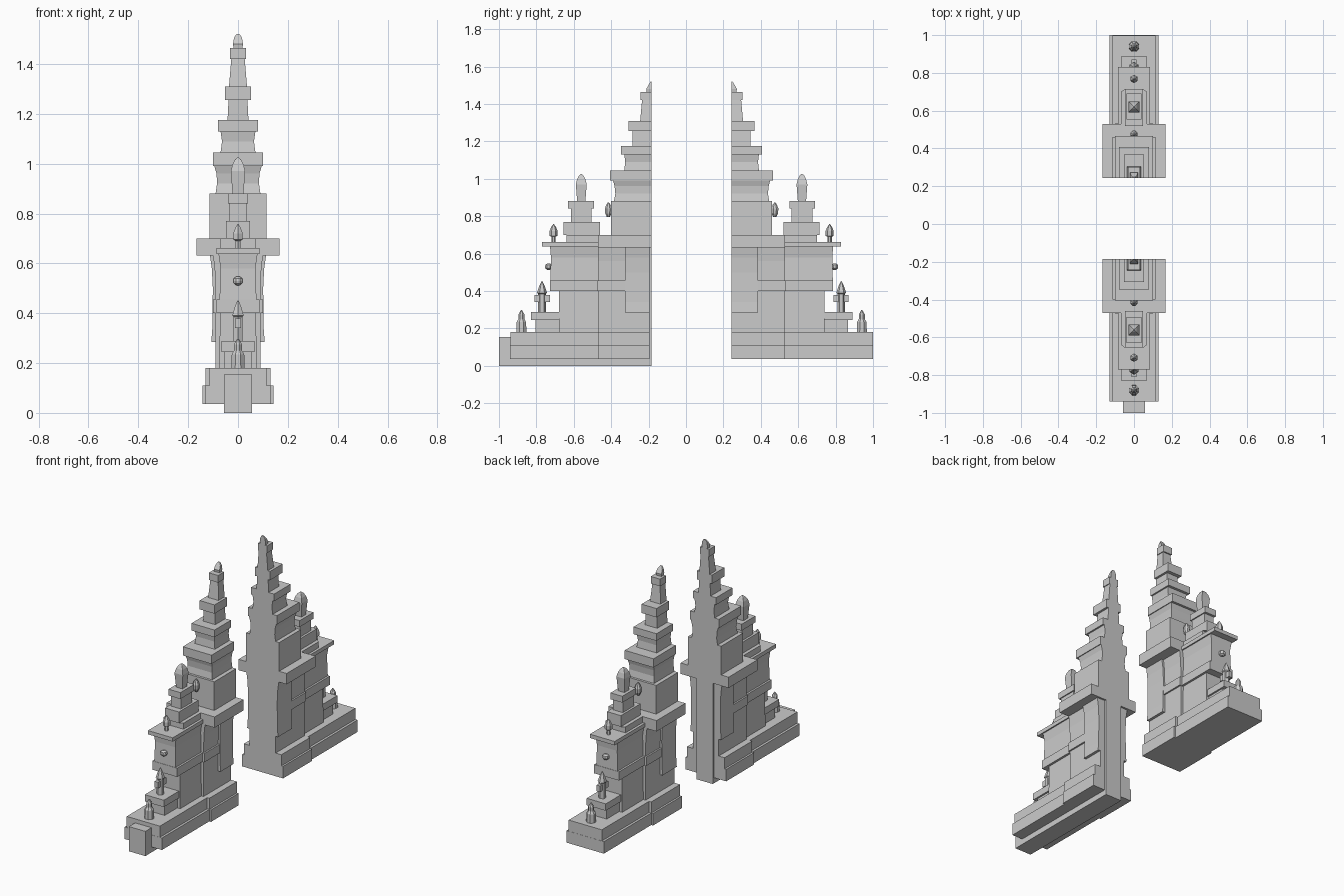
import bpy, bmesh, math

MID = 0.03      # y of the passage centre
IN = 0.214      # distance from passage centre to the split face


def finish(name, bm):
    bmesh.ops.recalc_face_normals(bm, faces=bm.faces[:])
    me = bpy.data.meshes.new(name)
    bm.to_mesh(me)
    bm.free()
    ob = bpy.data.objects.new(name, me)
    bpy.context.collection.objects.link(ob)
    return ob


def skin(name, rings):
    """Join rings of points into a closed solid."""
    bm = bmesh.new()
    rows = [[bm.verts.new(p) for p in r] for r in rings]
    n = len(rows[0])
    for a, b in zip(rows, rows[1:]):
        for i in range(n):
            j = (i + 1) % n
            bm.faces.new((a[i], a[j], b[j], b[i]))
    bm.faces.new(rows[0][::-1])
    bm.faces.new(rows[-1])
    return finish(name, bm)


def tiers(name, s, levels):
    """Rectangular stack; level = (z, half width, inner dist, outer dist)."""
    skin(name, [[(-w, MID + s * a, z), (w, MID + s * a, z),
                 (w, MID + s * b, z), (-w, MID + s * b, z)]
                for z, w, a, b in levels])


def box(name, s, w, a, b, z0, z1):
    tiers(name, s, [(z0, w, a, b), (z1, w, a, b)])


def finial(name, s, d, prof, sides):
    """Turned ornament; prof = (radius, z)."""
    off = math.pi / sides
    k = 1 / math.cos(off)
    skin(name, [[(r * k * math.cos(off + i * 2 * math.pi / sides),
                  MID + s * d + r * k * math.sin(off + i * 2 * math.pi / sides), z)
                 for i in range(sides)] for r, z in prof])


def half_gate(s, tag):
    n = lambda t: t + tag
    inn = IN
    rec = IN if s > 0 else IN + 0.012   # recessed split face on the front half

    # stepped plinth
    box(n("plinth_lower"), s, 0.13, 0.49, 0.97, 0.035, 0.11)
    box(n("plinth_upper"), s, 0.115, 0.49, 0.969, 0.11, 0.18)
    box(n("tower_plinth_lower"), s, 0.142, rec, 0.50, 0.035, 0.11)
    box(n("tower_plinth_upper"), s, 0.13, rec, 0.50, 0.11, 0.18)

    # tower shaft, waist band and raised pilaster
    tiers(n("tower_shaft"), s, [(0.18, 0.09, rec, 0.50), (0.40, 0.09, rec, 0.50),
                                (0.40, 0.10, rec, 0.503), (0.455, 0.10, rec, 0.503),
                                (0.455, 0.09, rec, 0.50), (0.56, 0.092, rec, 0.50),
                                (0.635, 0.10, rec, 0.50)])
    tiers(n("pilaster"), s, [(0.285, 0.107, rec, 0.355), (0.34, 0.103, rec, 0.355),
                             (0.50, 0.101, rec, 0.355), (0.58, 0.105, rec, 0.355),
                             (0.635, 0.113, rec, 0.355)])
    box(n("tower_cornice"), s, 0.167, inn, 0.50, 0.632, 0.70)

    # diminishing tower roof tiers
    tiers(n("tower_roof"), s, [
        (0.70, 0.115, inn, 0.43), (0.88, 0.115, inn, 0.43),
        (0.88, 0.09, inn, 0.415), (0.92, 0.084, inn, 0.408),
        (0.96, 0.086, inn, 0.412), (0.99, 0.095, inn, 0.42),
        (0.99, 0.10, inn, 0.435), (1.045, 0.10, inn, 0.435),
        (1.045, 0.07, inn, 0.36), (1.09, 0.064, inn, 0.355),
        (1.13, 0.07, inn, 0.36), (1.13, 0.08, inn, 0.377),
        (1.175, 0.08, inn, 0.377), (1.175, 0.042, inn, 0.315),
        (1.255, 0.038, inn, 0.315), (1.255, 0.052, inn, 0.337),
        (1.31, 0.052, inn, 0.337), (1.31, 0.036, inn, 0.275),
        (1.42, 0.027, inn, 0.265), (1.42, 0.032, inn, 0.273),
        (1.465, 0.032, inn, 0.273), (1.465, 0.018, inn, 0.24),
        (1.48, 0.02, inn, 0.242), (1.505, 0.016, inn, 0.228),
        (1.52, 0.006, inn, 0.219)])
    finial(n("tower_leaf"), s, 0.445, [(0.008, 0.795), (0.017, 0.815), (0.019, 0.84),
                                       (0.012, 0.86), (0.003, 0.873)], 8)
    box(n("leaf_bracket"), s, 0.009, 0.40, 0.445, 0.805, 0.83)

    # side wing
    tiers(n("wing_body"), s, [
        (0.18, 0.075, 0.49, 0.71), (0.40, 0.072, 0.49, 0.71),
        (0.40, 0.086, 0.49, 0.757), (0.455, 0.086, 0.49, 0.757),
        (0.455, 0.074, 0.49, 0.755), (0.58, 0.07, 0.49, 0.752),
        (0.638, 0.078, 0.49, 0.757), (0.638, 0.086, 0.42, 0.80),
        (0.662, 0.086, 0.42, 0.80)])
    tiers(n("wing_pedestal"), s, [(0.18, 0.055, 0.68, 0.835), (0.245, 0.055, 0.68, 0.835),
                                  (0.245, 0.066, 0.68, 0.86), (0.288, 0.066, 0.68, 0.86)])
    finial(n("wing_knob"), s, 0.765, [(0.006, 0.512), (0.017, 0.52), (0.019, 0.53),
                                      (0.017, 0.54), (0.006, 0.548)], 8)

    # turret on the wing
    tiers(n("turret"), s, [
        (0.66, 0.07, 0.42, 0.67), (0.70, 0.07, 0.42, 0.67),
        (0.70, 0.048, 0.49, 0.685), (0.77, 0.048, 0.49, 0.685),
        (0.77, 0.034, 0.535, 0.645), (0.84, 0.034, 0.535, 0.645),
        (0.84, 0.041, 0.523, 0.66), (0.88, 0.041, 0.523, 0.66)])
    finial(n("turret_finial"), s, 0.59, [(0.022, 0.88), (0.029, 0.97), (0.022, 0.998),
                                         (0.012, 1.017), (0.003, 1.025)], 4)

    # small finials stepping down the end
    finial(n("cornice_finial"), s, 0.738, [(0.010, 0.66), (0.010, 0.69), (0.019, 0.695),
                                           (0.019, 0.72), (0.011, 0.742), (0.002, 0.757)], 6)
    finial(n("pedestal_finial"), s, 0.80, [(0.018, 0.285), (0.018, 0.385), (0.023, 0.39),
                                           (0.013, 0.425), (0.002, 0.452)], 6)
    box(n("pedestal_finial_collar"), s, 0.012, 0.758, 0.84, 0.34, 0.378)
    finial(n("plinth_finial"), s, 0.91, [(0.027, 0.18), (0.025, 0.235), (0.016, 0.25),
                                         (0.016, 0.275), (0.003, 0.297)], 8)


half_gate(-1, "_front")
half_gate(1, "_back")

# beam under the front half and strip up its split face
box("foundation_beam", -1, 0.057, IN, 1.03, 0.0, 0.155)
box("split_face_strip", -1, 0.057, IN, 0.30, 0.0, 0.64)
